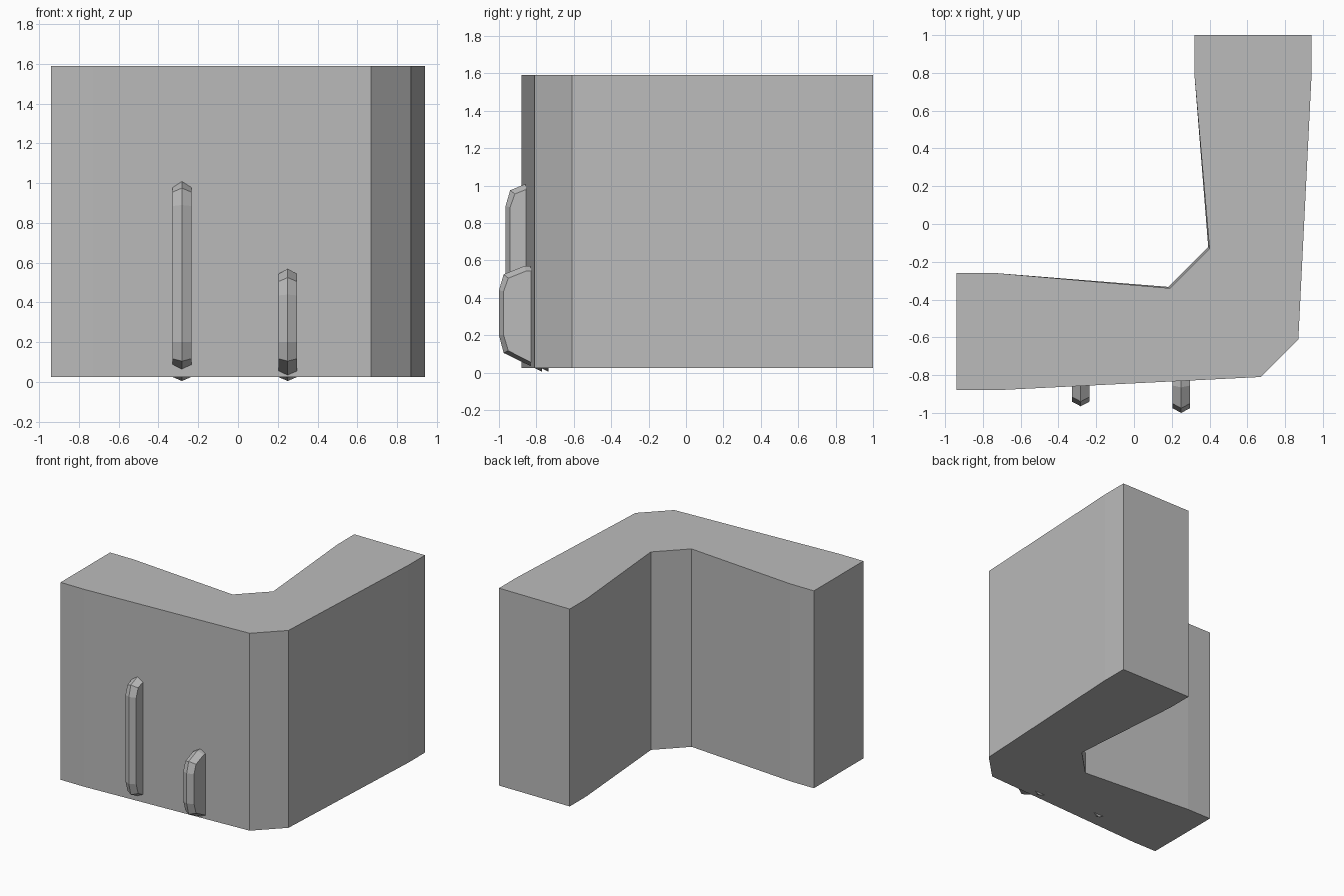
import bpy
import bmesh

if "Cube" in bpy.data.objects:
    bpy.data.objects.remove(bpy.data.objects["Cube"], do_unlink=True)

# One stone grey for everything
stone = bpy.data.materials.new("stone_grey")
stone.use_nodes = True
GREY = (0.5, 0.5, 0.5, 1)
stone.diffuse_color = GREY
stone.node_tree.nodes["Principled BSDF"].inputs["Base Color"].default_value = GREY


def finish(bm, name):
    bmesh.ops.recalc_face_normals(bm, faces=bm.faces)
    mesh = bpy.data.meshes.new(name)
    bm.to_mesh(mesh)
    bm.free()
    mesh.materials.append(stone)
    obj = bpy.data.objects.new(name, mesh)
    bpy.context.collection.objects.link(obj)
    return obj


def corner_wall():
    # Half the plan; the other leg mirrors it across the diagonal x + y' = const
    leg = [(0.19, -0.34), (-0.73, -0.26), (-0.94, -0.26),
           (-0.94, -0.88), (-0.73, -0.88), (0.67, -0.81)]
    other = [(0.06 - y, 0.06 - x) for x, y in reversed(leg)]
    bm = bmesh.new()
    rings = [[bm.verts.new((x, y, z)) for x, y in leg + other] for z in (0.025, 1.59)]
    # The inner corner leans out very slightly toward the foot
    for v in (rings[0][0], rings[0][-1]):
        v.co.x -= 0.007
        v.co.y += 0.007
    bm.faces.new(rings[0])
    bm.faces.new(rings[1])
    n = len(rings[0])
    for i in range(n):
        j = (i + 1) % n
        bm.faces.new((rings[0][i], rings[0][j], rings[1][j], rings[1][i]))
    return finish(bm, "corner_wall")


def rib(name, x, dy, rise, half=0.047):
    # Crest y, z and flank y, z for each station, foot to head
    foot = [(-0.77, 0.005, -0.77, 0.025), (-0.975, 0.105, -0.95, 0.117),
            (-1.0, 0.2, -0.975, 0.2)]
    head = [(-1.0, 0.44, -0.975, 0.435), (-0.975, 0.525, -0.95, 0.505),
            (-0.865, 0.57, -0.855, 0.543), (-0.77, 0.57, -0.77, 0.543)]
    stations = foot + [(a, b + rise, c, d + rise) for a, b, c, d in head]
    bm = bmesh.new()
    rows = [[bm.verts.new((x - half, c + dy, d)),
             bm.verts.new((x, a + dy, b)),
             bm.verts.new((x + half, c + dy, d))] for a, b, c, d in stations]
    for low, high in zip(rows, rows[1:]):
        for k in (0, 1):
            bm.faces.new((low[k], low[k + 1], high[k + 1], high[k]))
    # Flat flanks and the hidden back
    for k in (0, 2):
        bm.faces.new([row[k] for row in rows])
    bm.faces.new(rows[0] + rows[-1][::-1])
    return finish(bm, name)


corner_wall()
rib("tall_rib", -0.282, 0.035, 0.45)
rib("short_rib", 0.25, 0.0, 0.0)
